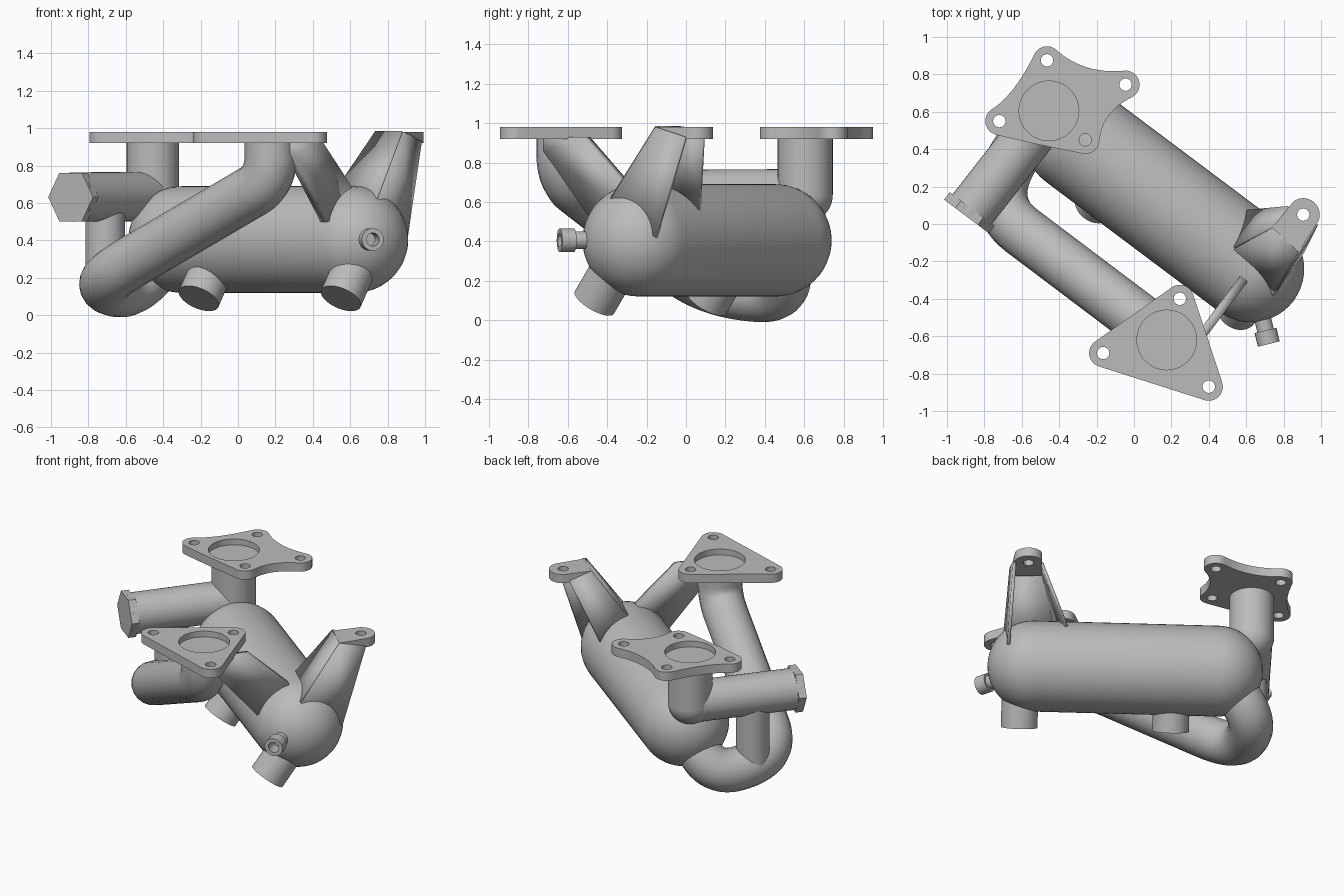
import bpy, bmesh
from math import pi, cos, sin, acos, atan2, tau, radians
from mathutils import Vector as V

cube = bpy.data.objects.get("Cube")
if cube:
    bpy.data.objects.remove(cube)

GREY = (0.5, 0.5, 0.5, 1)
metal = bpy.data.materials.new("grey_metal")
metal.use_nodes = True
metal.diffuse_color = GREY
metal.node_tree.nodes["Principled BSDF"].inputs["Base Color"].default_value = GREY

AXIS = V((0.8, -0.6, 0))      # direction of the tank
SIDE = V((0.6, 0.8, 0))       # square to the tank
UP = V((0, 0, 1))


def finish(name, data):
    """Link data as an object, turn it into a mesh, colour and shade it."""
    ob = bpy.data.objects.new(name, data)
    bpy.context.collection.objects.link(ob)
    bpy.ops.object.select_all(action='DESELECT')
    ob.select_set(True)
    bpy.context.view_layer.objects.active = ob
    if ob.type == 'CURVE':
        bpy.ops.object.convert(target='MESH')
        ob = bpy.context.object
    ob.data.materials.clear()
    ob.data.materials.append(metal)
    bpy.ops.object.shade_smooth_by_angle(angle=radians(35))
    return ob


def lathe(name, profile, origin, direction, sides=40):
    """Revolve (radius, distance) pairs about a line; ends are capped."""
    rot = V(direction).to_track_quat('Z', 'Y')
    bm = bmesh.new()
    rings = [[bm.verts.new(V(origin) + rot @ V((r * cos(tau * i / sides), r * sin(tau * i / sides), h)))
              for i in range(sides)] for r, h in profile]
    for a, b in zip(rings, rings[1:]):
        for i in range(sides):
            j = (i + 1) % sides
            bm.faces.new((a[i], a[j], b[j], b[i]))
    bm.faces.new(rings[0][::-1])
    bm.faces.new(rings[-1])
    bmesh.ops.recalc_face_normals(bm, faces=bm.faces)
    me = bpy.data.meshes.new(name)
    bm.to_mesh(me)
    bm.free()
    return finish(name, me)


def rod(name, start, end, radius, sides=40):
    d = V(end) - V(start)
    return lathe(name, [(radius, 0), (radius, d.length)], start, d, sides)


def quad_curve(a, b, c, n=12):
    return [a * (1 - t) ** 2 + b * 2 * t * (1 - t) + c * t * t for t in (i / n for i in range(n + 1))]


def add_spline(cu, pts, closed):
    sp = cu.splines.new('POLY')
    sp.points.add(len(pts) - 1)
    for p, co in zip(sp.points, pts):
        p.co = (*V(co).to_3d(), 1)
    sp.use_cyclic_u = closed


def tube(name, corners, bends, radius):
    """Sweep a round pipe along corners, each rounded over its bend length."""
    pts = [V(c) for c in corners]
    path = [pts[0]]
    for a, b, c, d in zip(pts, pts[1:], pts[2:], bends):
        path += quad_curve(b + (a - b).normalized() * d, b, b + (c - b).normalized() * d)
    cu = bpy.data.curves.new(name, 'CURVE')
    cu.dimensions = '3D'
    cu.bevel_depth, cu.bevel_resolution, cu.use_fill_caps = radius, 8, True
    add_spline(cu, path + [pts[-1]], False)
    return finish(name, cu)


def circle(c, r, start=0.0, sweep=tau, n=32):
    return [V((c[0] + r * cos(start + sweep * i / n), c[1] + r * sin(start + sweep * i / n))) for i in range(n)]


def plate(name, outline, holes, z0, z1):
    """Flat plate with round holes given as (centre, radius)."""
    cu = bpy.data.curves.new(name, 'CURVE')
    cu.dimensions, cu.fill_mode, cu.extrude = '2D', 'BOTH', (z1 - z0) / 2
    add_spline(cu, outline, True)
    for c, r in holes:
        add_spline(cu, circle(c, r), True)
    ob = finish(name, cu)
    ob.location.z = (z0 + z1) / 2
    return ob


def lobed(lobes, waists, r):
    """Counter-clockwise outline of round lobes joined by edges bent towards the waists."""
    lobes, n, out, arcs = [V(p) for p in lobes], len(lobes), [], []
    mids = []
    for i, w in enumerate(waists):
        a, b = lobes[i], lobes[(i + 1) % n]
        d = (b - a).normalized()
        mids.append(V(w) if w else (a + b) / 2 + V((d.y, -d.x)) * r)
    for i, c in enumerate(lobes):
        p, q = mids[i - 1] - c, mids[i] - c
        a0 = atan2(p.y, p.x) + acos(min(1, r / p.length))
        a1 = atan2(q.y, q.x) - acos(min(1, r / q.length))
        sweep = (a1 - a0) % tau
        arcs.append([c + V((cos(a0 + sweep * k / 14), sin(a0 + sweep * k / 14))) * r for k in range(15)])
    for i in range(n):
        out += arcs[i] + quad_curve(arcs[i][-1], mids[i], arcs[(i + 1) % n][0])[1:-1]
    return out


def sheet(name, corners, thickness):
    me = bpy.data.meshes.new(name)
    me.from_pydata([V(c) for c in corners], [], [range(len(corners))])
    ob = finish(name, me)
    mod = ob.modifiers.new("thickness", 'SOLIDIFY')
    mod.thickness, mod.offset = thickness, 0
    return ob


# Tank with domed ends
TANK_R, LENGTH = 0.285, 1.157
front_end = V((0.625, -0.24, 0.405))
rear_end = front_end - AXIS * LENGTH
dome = [(TANK_R * cos(a), TANK_R * sin(a)) for a in (pi / 2 * i / 12 * 0.995 for i in range(13))]
lathe("tank", [(r, -h) for r, h in dome[::-1]] + [(r, h + LENGTH) for r, h in dome], rear_end, AXIS, 56)

# Two drain ports under the tank, leaning forward
lean = (-SIDE * 0.59 - UP * 0.81).normalized()
port_end = V((0.55, -0.465, 0.09))
for label, shift in (("front", 0), ("rear", 0.95)):
    end = port_end - AXIS * shift
    rod(label + "_port", end - lean * 0.3, end, 0.115)

# Small hollow spout on the front dome
lathe("spout", [(0.045, 0), (0.045, 0.2), (0.06, 0.2), (0.06, 0.275), (0.035, 0.275), (0.035, 0.18)],
      (0.655, -0.375, 0.405), (0.24, -0.97, 0), 28)

# Inlet: upright pipe, elbow, side pipe with hexagonal cap
inlet = V((-0.455, 0.605, 0.635))
cap = V((-0.895, 0.04, 0.632))
rod("inlet_pipe", inlet, inlet + UP * 0.3, 0.14)
lathe("inlet_elbow", [(0.14 * sin(a), -0.14 * cos(a)) for a in (0.01 + (pi - 0.02) * i / 20 for i in range(21))],
      inlet, UP)
rod("side_pipe", cap + SIDE * 0.02, inlet, 0.132)
rod("hex_cap", cap, cap + SIDE * 0.05, 0.15, 6).name = "hex_cap"
rod("link_pipe", (-0.71, 0.285, 0.16), (-0.71, 0.285, 0.635), 0.105)

# Outlet pipe from the front flange, down and round into the rear of the tank
tube("outlet_pipe", [(0.175, -0.62, 0.94), (0.175, -0.62, 0.72), (-0.78, 0.1, 0.16),
                     (-0.56, 0.52, 0.11), (-0.33, 0.47, 0.40)], [0.13, 0.25, 0.2], 0.14)

# Flanges with bolt holes and a shallow round recess
Z0, Z1, FLOOR = 0.92, 0.98, 0.94
BOLT, LOBE, BORE = 0.033, 0.075, 0.16
rear_bolts = [(-0.465, 0.875), (-0.72, 0.55), (-0.26, 0.45), (-0.045, 0.745)]
rear_waists = [(-0.64, 0.69), (-0.55, 0.43), (-0.17, 0.60), (-0.27, 0.80)]
front_bolts = [(0.245, -0.40), (-0.165, -0.69), (0.40, -0.87)]
for label, bolts, waists, centre in (("rear", rear_bolts, rear_waists, (-0.455, 0.605)),
                                     ("front", front_bolts, [None] * 3, (0.175, -0.62))):
    plate(label + "_flange", lobed(bolts, waists, LOBE),
          [(b, BOLT) for b in bolts] + [(centre, BORE)], Z0, Z1)
    plate(label + "_recess_floor", circle(centre, BORE), [], Z0, FLOOR)

# Strut plate between the front flange and the tank
root = V((0.575, -0.31, 0))
strut = [(-0.5, 0.93), (-0.5, 0.86), (-0.19, 0.5), (0, 0.55), (0.02, 0.69), (-0.24, 0.93)]
sheet("flange_strut", [root + SIDE * t + UP * z for t, z in strut], 0.05)

# Mounting bracket: bolt tab on a folded channel leg
top_l, top_r = V((0.74, -0.02, Z1)), V((0.88, -0.15, Z1))
foot_l, foot_r = V((0.51, -0.145, 0.64)), V((0.73, -0.40, 0.58))
tab_hole = (0.905, 0.05)
plate("bracket_tab", [top_l.xy, top_r.xy] + circle(tab_hole, 0.088, radians(-25), radians(160), 20),
      [(tab_hole, BOLT)], Z0, Z1)
sheet("bracket_web", [top_l, foot_l, foot_r, top_r], 0.02)
sheet("bracket_wall_left", [top_l, (0.83, 0.09, 0.93), (0.61, 0.07, 0.56), foot_l], 0.02)
sheet("bracket_wall_right", [top_r, foot_r, (0.90, -0.15, 0.42), (0.975, 0.0, 0.93)], 0.02)
